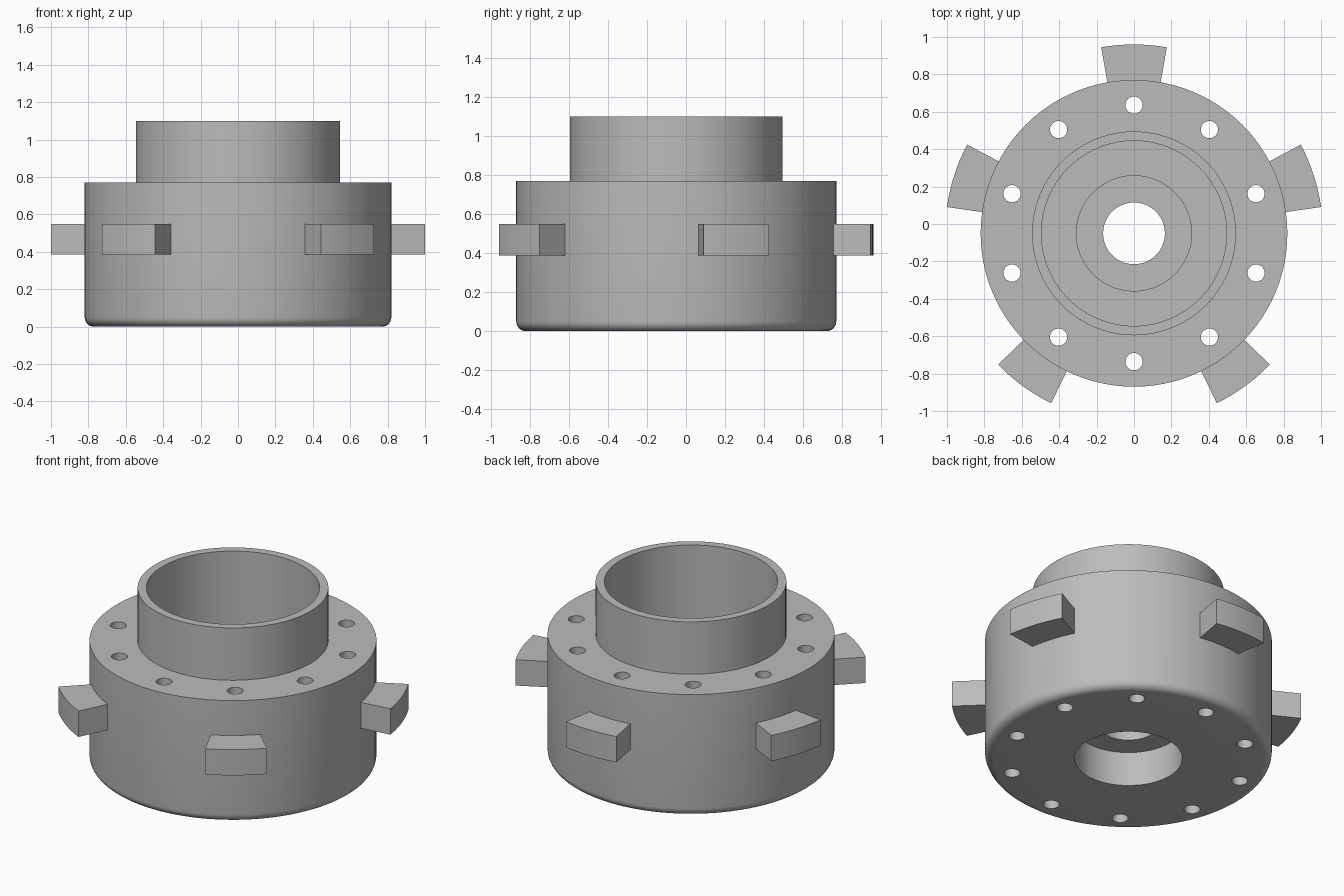
import bpy
import bmesh
from math import cos, sin, pi, radians

AXIS_Y = -0.05
SEGMENTS = 96

if "Cube" in bpy.data.objects:
    bpy.data.objects.remove(bpy.data.objects["Cube"])

grey = bpy.data.materials.new("plain grey")
grey.use_nodes = True
colour = (0.5, 0.5, 0.5, 1)
grey.diffuse_color = colour
grey.node_tree.nodes["Principled BSDF"].inputs["Base Color"].default_value = colour


def lathe(name, profile, start=0.0, sweep=2 * pi, steps=SEGMENTS):
    """Turn a closed (radius, z) profile about the main axis."""
    full = sweep > 6
    bm = bmesh.new()
    rings = []
    for i in range(steps if full else steps + 1):
        a = start + sweep * i / steps
        rings.append([bm.verts.new((r * cos(a), r * sin(a), z)) for r, z in profile])
    n = len(profile)
    for i in range(steps):
        here, after = rings[i], rings[(i + 1) % len(rings)]
        for j in range(n):
            k = (j + 1) % n
            bm.faces.new((here[j], after[j], after[k], here[k]))
    if not full:
        bm.faces.new(rings[0])
        bm.faces.new(rings[-1])
    bmesh.ops.recalc_face_normals(bm, faces=bm.faces)
    mesh = bpy.data.meshes.new(name)
    bm.to_mesh(mesh)
    bm.free()
    mesh.materials.append(grey)
    obj = bpy.data.objects.new(name, mesh)
    obj.location.y = AXIS_Y
    bpy.context.collection.objects.link(obj)
    return obj


def activate(obj):
    bpy.ops.object.select_all(action="DESELECT")
    obj.select_set(True)
    bpy.context.view_layer.objects.active = obj


# Hub body: rounded lower rim, raised collar, stepped bore with a central web
outer, fillet = 0.82, 0.05
rim = [(outer - fillet + fillet * sin(a), fillet - fillet * cos(a))
       for a in (radians(15 * i) for i in range(7))]
profile = rim + [
    (outer, 0.77), (0.545, 0.77), (0.545, 1.10), (0.495, 1.10),
    (0.495, 0.44), (0.308, 0.44), (0.308, 0.33), (0.165, 0.33),
    (0.165, 0.217), (0.308, 0.217), (0.308, 0),
]
hub = lathe("hub_body", profile)

# Ring of bolt holes drilled through the flange
bm = bmesh.new()
for i in range(10):
    a = radians(90 + 36 * i)
    made = bmesh.ops.create_cone(bm, cap_ends=True, segments=32,
                                 radius1=0.046, radius2=0.046, depth=2)
    bmesh.ops.translate(bm, verts=made["verts"],
                        vec=(0.686 * cos(a), 0.686 * sin(a), 0.4))
mesh = bpy.data.meshes.new("bolt_hole_cutter")
bm.to_mesh(mesh)
bm.free()
mesh.materials.append(grey)
cutter = bpy.data.objects.new("bolt_hole_cutter", mesh)
cutter.location.y = AXIS_Y
cutter.hide_render = True
bpy.context.collection.objects.link(cutter)

drill = hub.modifiers.new("bolt_holes", "BOOLEAN")
drill.operation = "DIFFERENCE"
drill.solver = "EXACT"
drill.object = cutter
activate(hub)
bpy.ops.object.modifier_apply(modifier=drill.name)
bpy.data.objects.remove(cutter)
bpy.ops.object.shade_smooth_by_angle(angle=radians(30))

# Five radial lugs around the side
lug_section = [(0.79, 0.387), (1.01, 0.387), (1.01, 0.55), (0.79, 0.55)]
for i in range(5):
    lug = lathe(f"lug_{i + 1}", lug_section, radians(80 + 72 * i), radians(20), 10)
    activate(lug)
    bpy.ops.object.shade_smooth_by_angle(angle=radians(30))
